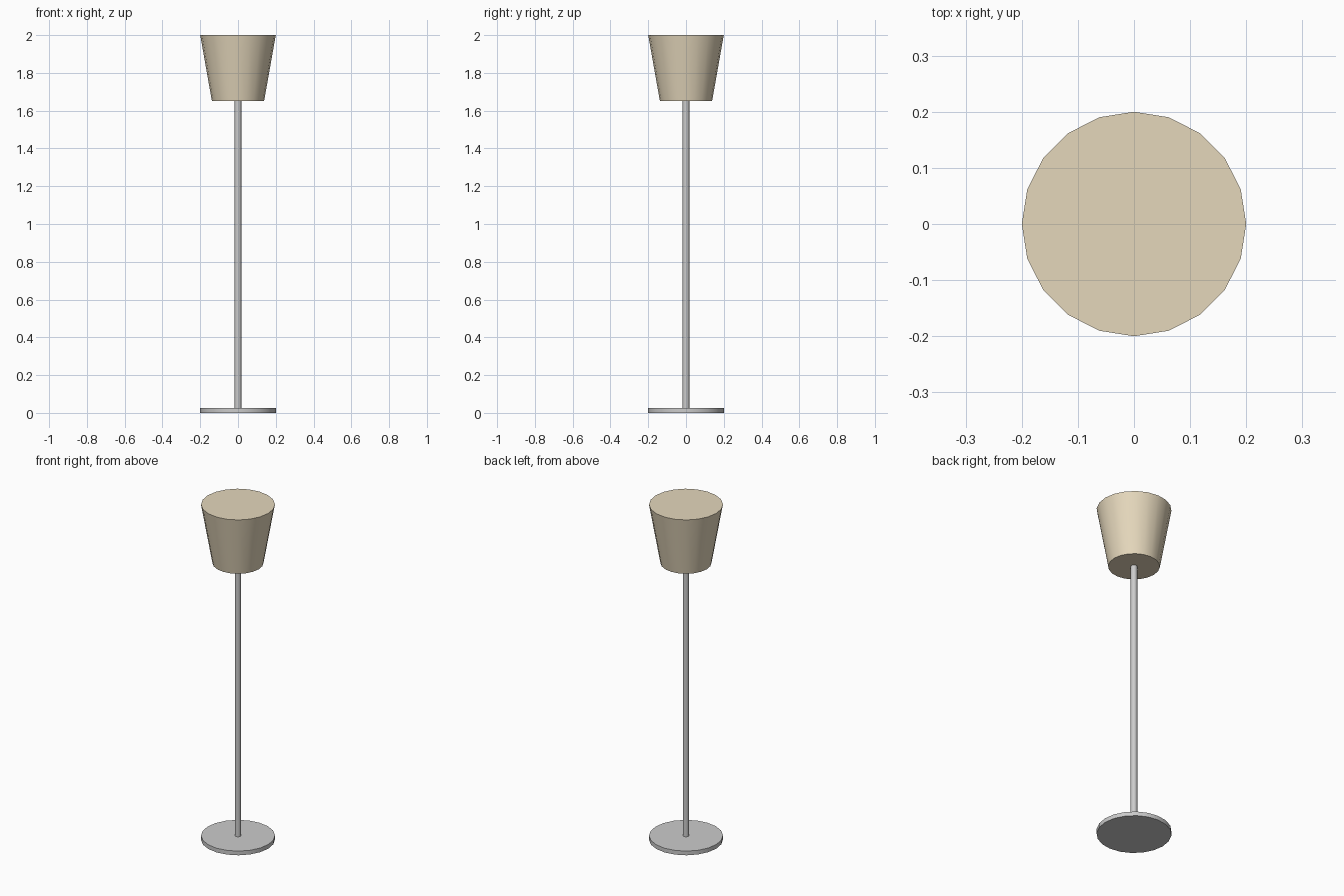
import bpy
import math

if "Cube" in bpy.data.objects:
    bpy.data.objects.remove(bpy.data.objects["Cube"])

SIDES = 20


def tapered(name, r_bottom, r_top, z0, z1):
    """Capped round part between two heights, smooth sides and sharp rims."""
    bpy.ops.mesh.primitive_cone_add(
        vertices=SIDES, radius1=r_bottom, radius2=r_top, depth=z1 - z0,
        location=(0, 0, (z0 + z1) / 2), rotation=(0, 0, math.pi / 2))
    obj = bpy.context.object
    obj.name = name
    bpy.ops.object.transform_apply(location=True, rotation=True, scale=True)
    bpy.ops.object.shade_smooth_by_angle(angle=math.radians(40))
    return obj


# Floor disc and upright pole
tapered("base", 0.2, 0.2, 0.0, 0.025)
tapered("pole", 0.0175, 0.0175, 0.025, 1.65)

# Flared fabric shade
shade = tapered("lamp_shade", 0.138, 0.2, 1.65, 2.0)
fabric = bpy.data.materials.new("cream_fabric")
fabric.diffuse_color = (0.78, 0.68, 0.50, 1)
fabric.use_nodes = True
fabric.node_tree.nodes["Principled BSDF"].inputs["Base Color"].default_value = fabric.diffuse_color
shade.data.materials.append(fabric)
